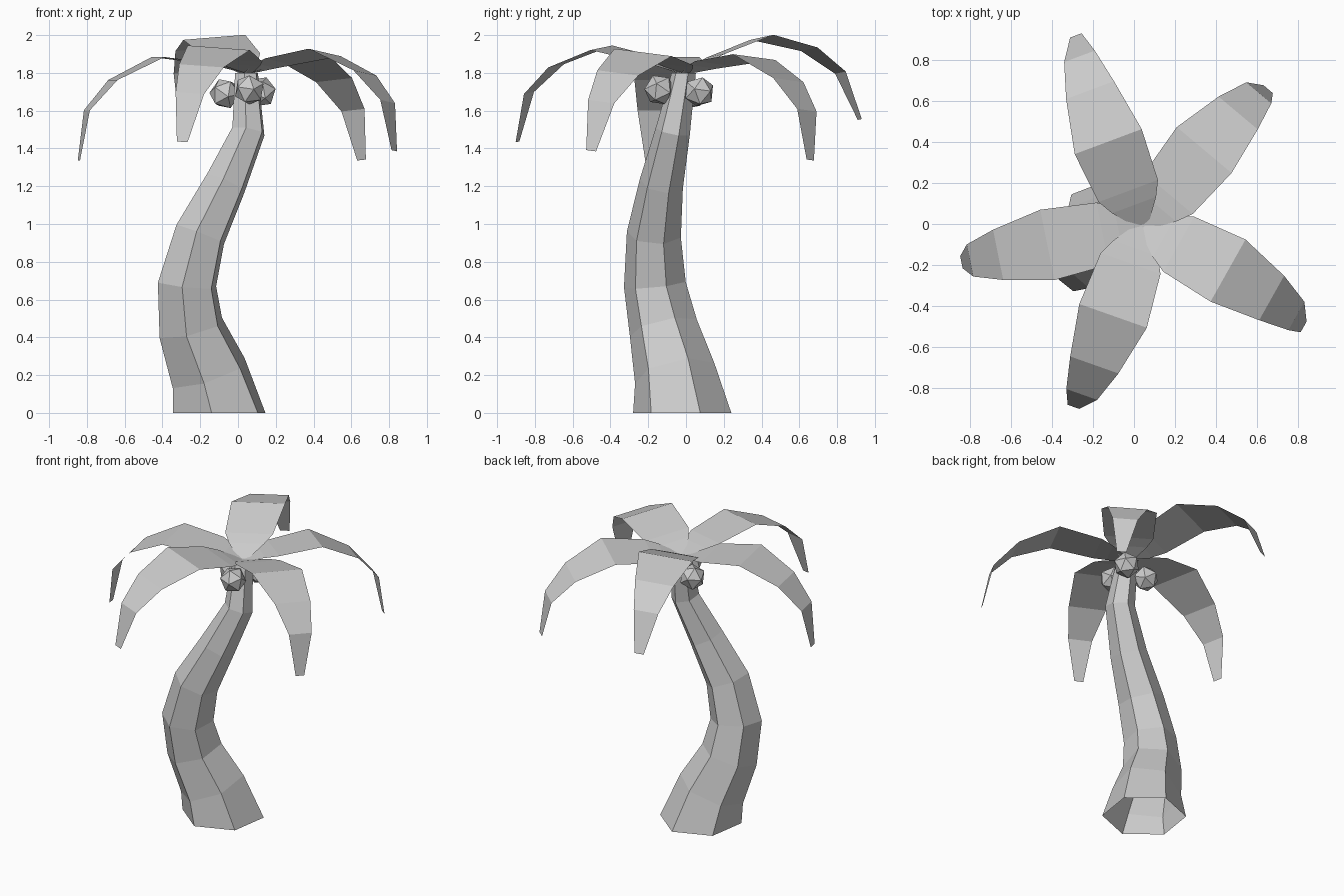
import bpy, bmesh
from math import radians, cos, sin, pi
from mathutils import Vector, Matrix

if "Cube" in bpy.data.objects:
    bpy.data.objects.remove(bpy.data.objects["Cube"])


def make_object(name, bm):
    mesh = bpy.data.meshes.new(name)
    bm.to_mesh(mesh)
    bm.free()
    obj = bpy.data.objects.new(name, mesh)
    bpy.context.collection.objects.link(obj)
    return obj


# Trunk: six-sided rings swept along a bent path (x, y, z, radius), open at the base
PATH = [(-0.10, -0.02, 0.00, 0.263), (-0.155, -0.06, 0.21, 0.218),
        (-0.25, -0.12, 0.45, 0.184), (-0.27, -0.165, 0.68, 0.166),
        (-0.20, -0.17, 0.945, 0.145), (-0.065, -0.13, 1.215, 0.117),
        (0.055, -0.07, 1.49, 0.093), (0.045, -0.012, 1.80, 0.065)]


def build_trunk():
    bm = bmesh.new()
    pts = [Vector(p[:3]) for p in PATH]
    rings = []
    for i, p in enumerate(pts):
        tangent = Vector((0, 0, 1))
        if 0 < i < len(pts) - 1:
            tangent = pts[i + 1] - pts[i - 1]
        turn = Vector((0, 0, 1)).rotation_difference(tangent)
        ring = []
        for k in range(6):
            a = radians(21.3) + k * pi / 3
            ring.append(bm.verts.new(p + turn @ Vector((cos(a), sin(a), 0)) * PATH[i][3]))
        rings.append(ring)
    for lo, hi in zip(rings, rings[1:]):
        for k in range(6):
            n = (k + 1) % 6
            bm.faces.new((lo[k], lo[n], hi[n], hi[k]))
    bm.faces.new(rings[-1])
    make_object("trunk", bm)


# Leaf: single-sided drooping strip (outward, height, width)
LEAF = [(0, 0, 0.06), (0.12, 0.035, 0.23), (0.20, 0.052, 0.31), (0.475, 0.087, 0.35),
        (0.72, -0.035, 0.25), (0.86, -0.195, 0.16), (0.903, -0.46, 0.06)]


def build_leaf(index, heading, pitch, roll):
    bm = bmesh.new()
    rows = [[bm.verts.new((x, s * w / 2, z)) for s in (-1, 1)] for x, z, w in LEAF]
    for a, b in zip(rows, rows[1:]):
        bm.faces.new((a[0], b[0], b[1], a[1]))
    bm.transform(Matrix.Translation((0.043, -0.008, 1.797))
                 @ Matrix.Rotation(radians(heading), 4, 'Z')
                 @ Matrix.Rotation(radians(-pitch), 4, 'Y')
                 @ Matrix.Rotation(radians(roll), 4, 'X'))
    make_object(f"leaf_{index}", bm)


# Coconut: plain icosahedron tucked under the leaves
def build_coconut(index, location, spin):
    bm = bmesh.new()
    bmesh.ops.create_icosphere(bm, subdivisions=1, radius=0.084)
    bm.transform(Matrix.Translation(location) @ Matrix.Rotation(radians(spin), 4, 'Z')
                 @ Matrix.Rotation(radians(25), 4, 'X'))
    make_object(f"coconut_{index}", bm)


build_trunk()

for i, (heading, pitch, roll) in enumerate([(-29, 3, -6.5), (50, 0, -5), (111.5, 13, -4.5),
                                            (-109, 6, -4), (191.4, 0, 0)]):
    build_leaf(i + 1, heading, pitch, roll)

for i, loc in enumerate([(0.06, -0.14, 1.71), (0.12, 0.07, 1.70), (-0.07, 0.03, 1.69)]):
    build_coconut(i + 1, loc, i * 120)
